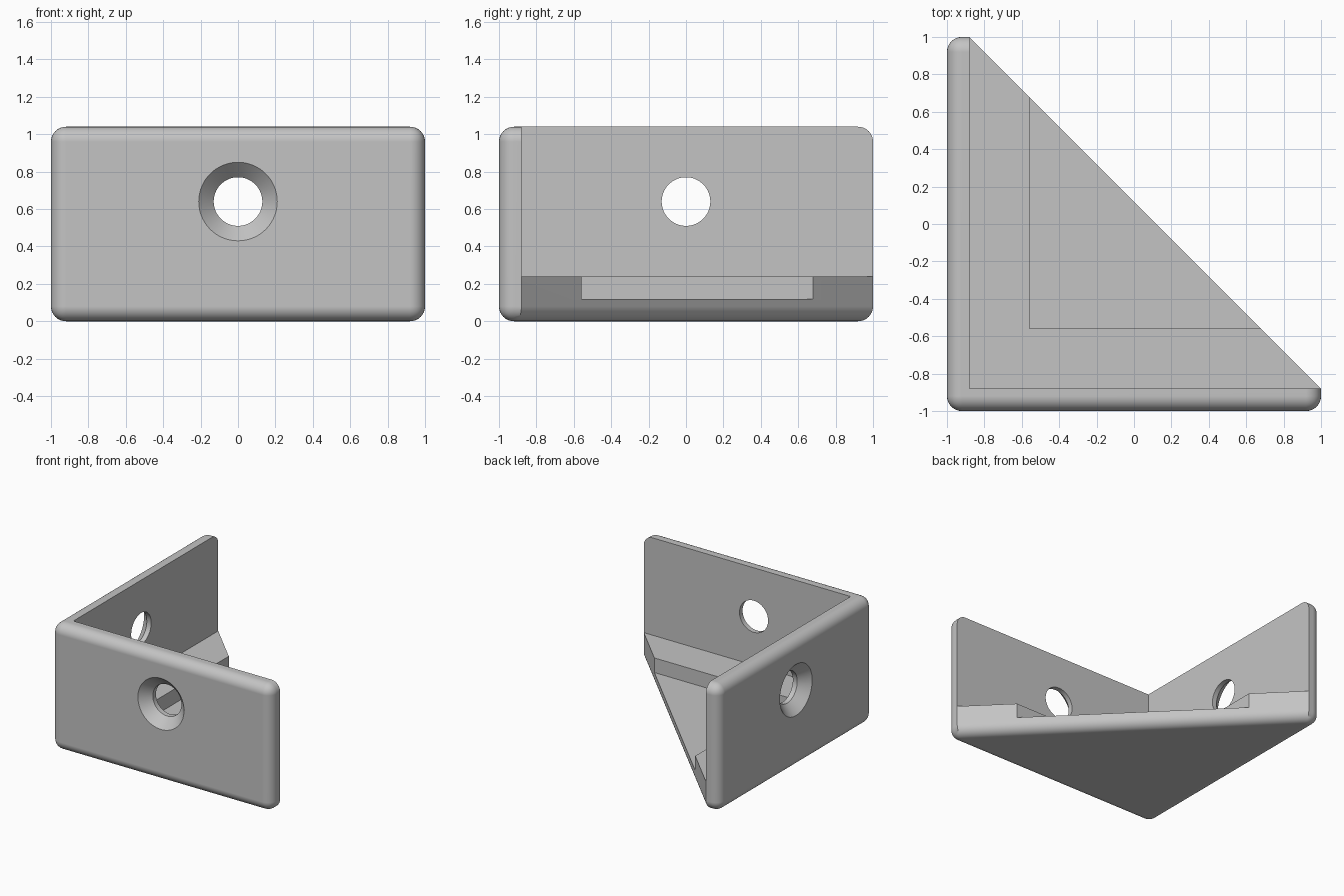
import bpy, bmesh, math
from mathutils import Matrix, Vector

default = bpy.data.objects.get("Cube")
if default:
    bpy.data.objects.remove(default, do_unlink=True)

HEIGHT, WALL, RADIUS = 1.04, 0.12, 0.08
INNER = -1 + WALL
HOLE_Z = 0.64

grey = bpy.data.materials.new("light grey")
grey.use_nodes = True
grey.diffuse_color = (0.55, 0.55, 0.55, 1)
grey.node_tree.nodes["Principled BSDF"].inputs["Base Color"].default_value = grey.diffuse_color


def make_object(name, bm):
    bmesh.ops.recalc_face_normals(bm, faces=bm.faces)
    mesh = bpy.data.meshes.new(name)
    bm.to_mesh(mesh)
    bm.free()
    mesh.materials.append(grey)
    obj = bpy.data.objects.new(name, mesh)
    bpy.context.collection.objects.link(obj)
    return obj


def prism(outline, low, high):
    bm = bmesh.new()
    face = bm.faces.new([bm.verts.new((x, y, low)) for x, y in outline])
    top = bmesh.ops.extrude_face_region(bm, geom=[face])["geom"]
    verts = [g for g in top if isinstance(g, bmesh.types.BMVert)]
    bmesh.ops.translate(bm, verts=verts, vec=(0, 0, high - low))
    bmesh.ops.recalc_face_normals(bm, faces=bm.faces)
    return bm


def square_cutter(name, start, low):
    return make_object(name, prism([(start, start), (2, start), (2, 2), (start, 2)], low, 2))


def screw_hole_cutter(name, turn):
    # Stepped profile (distance along the hole, radius) spun about its axis
    bm = bmesh.new()
    profile = [(-1.1, 0), (-1.1, 0.31), (-0.92, 0.13), (-0.7, 0.13), (-0.7, 0)]
    verts = [bm.verts.new((r, y, 0)) for y, r in profile]
    edges = [bm.edges.new(pair) for pair in zip(verts, verts[1:])]
    bmesh.ops.spin(bm, geom=verts + edges, axis=(0, 1, 0), cent=(0, 0, 0),
                   angle=math.tau, steps=64)
    bmesh.ops.remove_doubles(bm, verts=bm.verts, dist=0.0001)
    bm.transform(Matrix.Translation((0, 0, HOLE_Z)) @ Matrix.Rotation(turn, 4, "Z"))
    return make_object(name, bm)


# Solid corner block, cut off along the diagonal, with rounded outer edges
bm = prism([(-1, -1), (1, -1), (1, INNER), (INNER, 1), (-1, 1)], 0, HEIGHT)


def is_rounded(edge):
    a, b = (v.co for v in edge.verts)
    mid = (a + b) / 2
    if abs(a.z - b.z) > 0.1:
        return Vector((mid.x, mid.y)).length > 1.4      # square outer corners
    on_diagonal = abs(mid.x + mid.y - (1 + INNER)) < 0.01
    return mid.z < 0.01 or not on_diagonal


bmesh.ops.bevel(bm, geom=[e for e in bm.edges if is_rounded(e)], offset=RADIUS,
                offset_type="OFFSET", segments=8, profile=0.5,
                affect="EDGES", clamp_overlap=False)
bracket = make_object("corner_bracket", bm)

# Space between the walls, recessed floor, and one countersunk hole per wall
cutters = [
    square_cutter("wall_space_cutter", INNER, 0.24),
    square_cutter("floor_recess_cutter", -0.56, 0.12),
    screw_hole_cutter("front_hole_cutter", 0),
    screw_hole_cutter("side_hole_cutter", -math.pi / 2),
]
bpy.ops.object.select_all(action="DESELECT")
bpy.context.view_layer.objects.active = bracket
bracket.select_set(True)
for cutter in cutters:
    cut = bracket.modifiers.new(cutter.name, "BOOLEAN")
    cut.operation, cut.solver, cut.object = "DIFFERENCE", "EXACT", cutter
    bpy.ops.object.modifier_apply(modifier=cut.name)
    bpy.data.objects.remove(cutter, do_unlink=True)

# Smooth the rounded edges while flat faces stay flat
bpy.ops.object.shade_smooth_by_angle(angle=math.radians(30))
weighted = bracket.modifiers.new("flat_face_normals", "WEIGHTED_NORMAL")
weighted.keep_sharp = True
